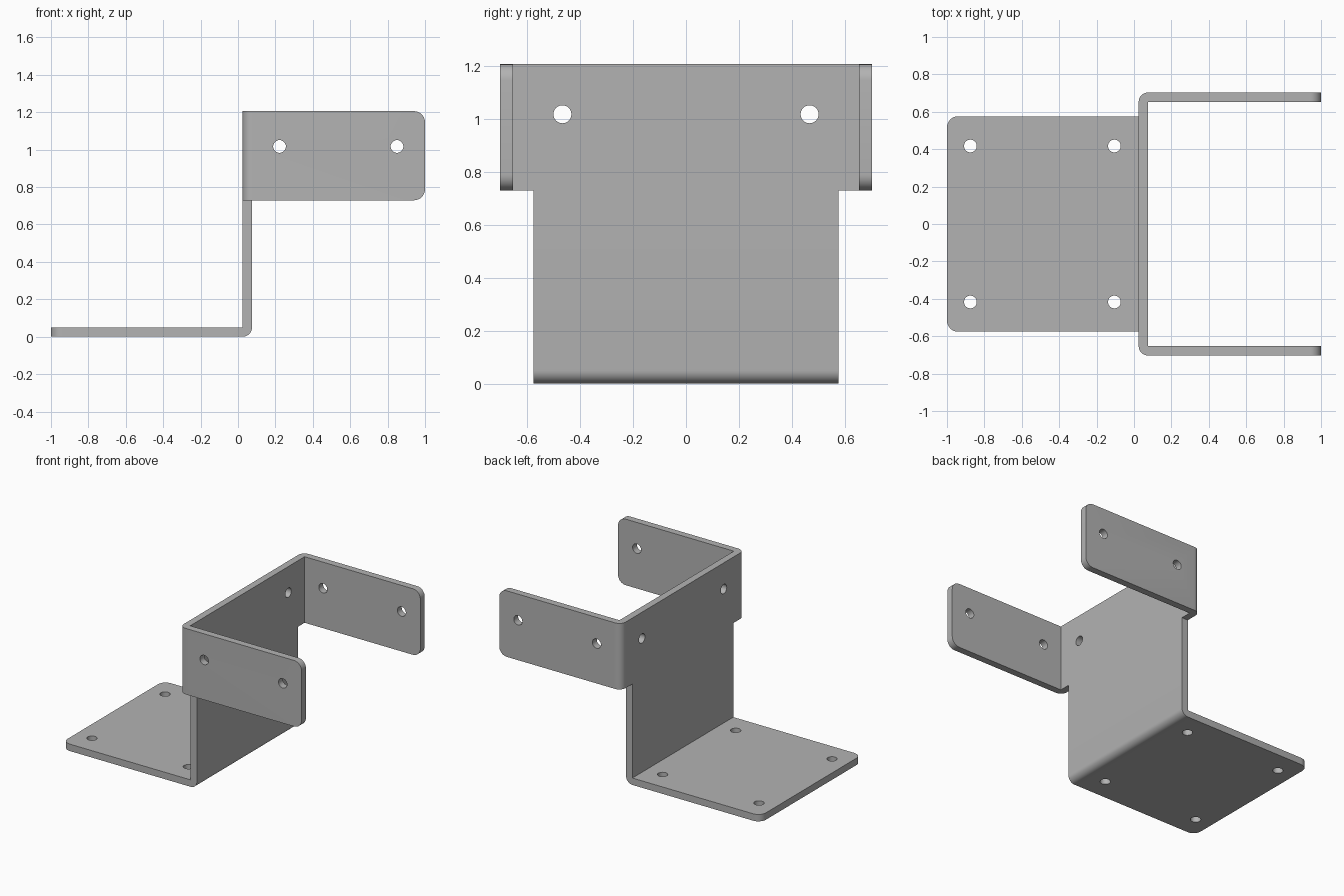
import bpy, bmesh, math
from mathutils import Matrix, Vector

if "Cube" in bpy.data.objects:
    bpy.data.objects.remove(bpy.data.objects["Cube"])

THICK = 0.05
WALL_IN, WALL_OUT = 0.025, 0.075     # wall faces along x
HALF, WIDE = 0.576, 0.703            # half widths of base and of fork
STEP, TOP = 0.729, 1.206             # fork bottom and top
HOLE_R, CORNER = 0.034, 0.06
HOLE_Z = 1.017

steel = bpy.data.materials.new("grey steel")
steel.use_nodes = True
grey = (0.45, 0.45, 0.45, 1)
steel.diffuse_color = grey
steel.node_tree.nodes["Principled BSDF"].inputs["Base Color"].default_value = grey


def make_object(name, bm):
    bmesh.ops.recalc_face_normals(bm, faces=bm.faces)
    mesh = bpy.data.meshes.new(name)
    bm.to_mesh(mesh)
    bm.free()
    mesh.materials.append(steel)
    obj = bpy.data.objects.new(name, mesh)
    bpy.context.collection.objects.link(obj)
    return obj


def extrude(points, direction):
    bm = bmesh.new()
    face = bm.faces.new([bm.verts.new(p) for p in points])
    new = bmesh.ops.extrude_face_region(bm, geom=[face])["geom"]
    bmesh.ops.translate(bm, vec=direction,
                        verts=[v for v in new if isinstance(v, bmesh.types.BMVert)])
    return bm


def round_edges(bm, axis, radius, test):
    """Round the edges parallel to an axis whose midpoint passes the test."""
    edges = []
    for e in bm.edges:
        a, b = e.verts[0].co, e.verts[1].co
        if abs((b - a).normalized()[axis]) > 0.99 and test((a + b) / 2):
            edges.append(e)
    bmesh.ops.bevel(bm, geom=edges, offset=radius, segments=8, profile=0.5,
                    affect='EDGES')


# Base plate folded up into the wall
profile = [(-1, 0), (WALL_OUT, 0), (WALL_OUT, STEP), (WALL_IN, STEP),
           (WALL_IN, THICK), (-1, THICK)]
bm = extrude([(x, -HALF, z) for x, z in profile], (0, 2 * HALF, 0))
round_edges(bm, 1, THICK, lambda m: m.x > WALL_OUT - 0.01 and m.z < 0.01)
round_edges(bm, 2, CORNER, lambda m: m.x < -0.99)
bracket = make_object("bracket", bm)

# Upper wall folded forward into two side flanges
inner = WIDE - THICK
profile = [(WALL_IN, -WIDE), (1, -WIDE), (1, -inner), (WALL_OUT, -inner),
           (WALL_OUT, inner), (1, inner), (1, WIDE), (WALL_IN, WIDE)]
bm = extrude([(x, y, STEP) for x, y in profile], (0, 0, TOP - STEP))
round_edges(bm, 2, THICK, lambda m: m.x < WALL_IN + 0.01)
round_edges(bm, 1, CORNER, lambda m: m.x > 0.99)
fork = make_object("fork", bm)

# Bolt holes through base, wall and flanges
bm = bmesh.new()


def hole(centre, axis):
    turn = Vector((0, 0, 1)).rotation_difference(Vector(axis)).to_matrix().to_4x4()
    bmesh.ops.create_cone(bm, cap_ends=True, segments=32, radius1=HOLE_R,
                          radius2=HOLE_R, depth=0.2,
                          matrix=Matrix.Translation(centre) @ turn)


for side in (-1, 1):
    for x in (-0.875, -0.105):
        hole((x, side * 0.417, THICK / 2), (0, 0, 1))
    for x in (0.222, 0.85):
        hole((x, side * (WIDE - THICK / 2), HOLE_Z), (0, 1, 0))
    hole((THICK, side * 0.467, HOLE_Z), (1, 0, 0))
cutter = make_object("hole_cutter", bm)
cutter.hide_render = True

# Join the folds, drill the holes and bake the result
for operation, other in (('UNION', fork), ('DIFFERENCE', cutter)):
    mod = bracket.modifiers.new(operation.title(), 'BOOLEAN')
    mod.operation, mod.object, mod.solver = operation, other, 'EXACT'
graph = bpy.context.evaluated_depsgraph_get()
baked = bpy.data.meshes.new_from_object(bracket.evaluated_get(graph))
bracket.modifiers.clear()
bracket.data = baked
for helper in (fork, cutter):
    bpy.data.objects.remove(helper)

# Merge flat faces split by the join, then smooth the bends only
bm = bmesh.new()
bm.from_mesh(baked)
bmesh.ops.dissolve_limit(bm, angle_limit=math.radians(1), verts=bm.verts, edges=bm.edges)
bm.to_mesh(baked)
bm.free()
bpy.ops.object.select_all(action='DESELECT')
bracket.select_set(True)
bpy.context.view_layer.objects.active = bracket
bpy.ops.object.shade_smooth_by_angle(angle=math.radians(30))
